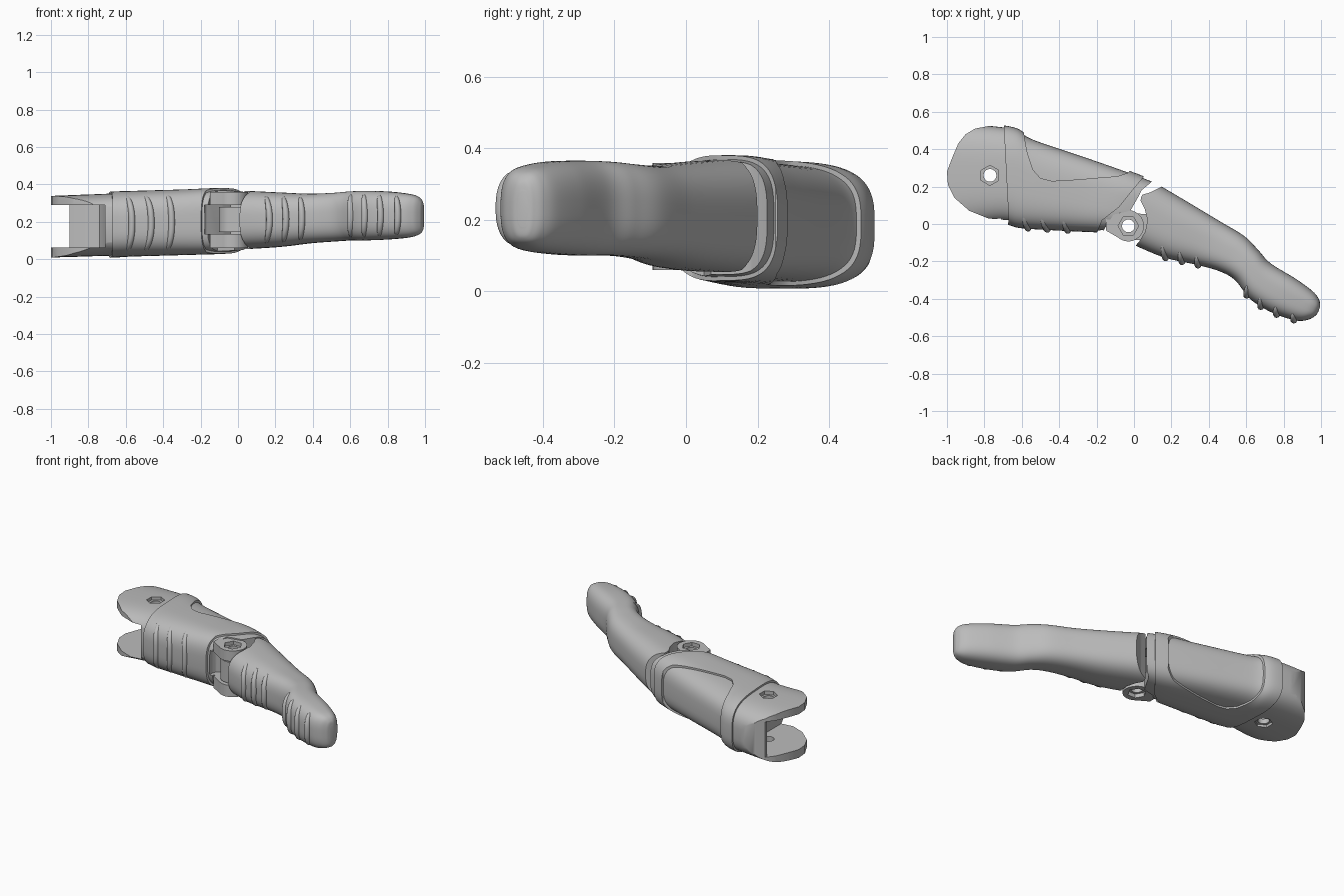
import bpy, bmesh, math
from mathutils import Vector

if "Cube" in bpy.data.objects:
    bpy.data.objects.remove(bpy.data.objects["Cube"])

grey = bpy.data.materials.new("plain grey")
grey.use_nodes = True
COLOUR = (0.5, 0.5, 0.5, 1)
grey.diffuse_color = COLOUR
grey.node_tree.nodes["Principled BSDF"].inputs["Base Color"].default_value = COLOUR


def finish(name, bm):
    bmesh.ops.recalc_face_normals(bm, faces=bm.faces)
    mesh = bpy.data.meshes.new(name)
    bm.to_mesh(mesh)
    bm.free()
    mesh.materials.append(grey)
    ob = bpy.data.objects.new(name, mesh)
    bpy.context.collection.objects.link(ob)
    return ob


def prism(name, outline, z0=-0.5, z1=1):
    bm = bmesh.new()
    face = bm.faces.new([bm.verts.new((x, y, z0)) for x, y in outline])
    ext = bmesh.ops.extrude_face_region(bm, geom=[face])
    for v in ext["geom"]:
        if isinstance(v, bmesh.types.BMVert):
            v.co.z = z1
    return finish(name, bm)


def circle(x, y, r, n=40, start=0, sweep=360):
    last = n if sweep == 360 else n - 1
    return [(x + r * math.cos(math.radians(start + sweep * i / last)),
             y + r * math.sin(math.radians(start + sweep * i / last))) for i in range(n)]


def cut(ob, tools, mode='DIFFERENCE'):
    for tool in tools:
        mod = ob.modifiers.new("cut", 'BOOLEAN')
        mod.operation, mod.solver, mod.object = mode, 'EXACT', tool
        bpy.context.view_layer.objects.active = ob
        bpy.ops.object.modifier_apply(modifier=mod.name)


def smooth(ob, angle=35):
    bpy.ops.object.select_all(action='DESELECT')
    ob.select_set(True)
    bpy.context.view_layer.objects.active = ob
    bpy.ops.object.shade_smooth_by_angle(angle=math.radians(angle))


def section(rows, t):
    """Smoothly interpolated section: palm x, y, back x, y, bottom, top."""
    i = min(int(t), len(rows) - 2)
    f = t - i
    a, b, c, d = [rows[max(0, min(len(rows) - 1, k))] for k in range(i - 1, i + 3)]
    return [0.5 * (2 * q + (r - p) * f + (2 * p - 5 * q + 4 * r - s) * f * f
                   + (3 * q - p - 3 * r + s) * f ** 3) for p, q, r, s in zip(a, b, c, d)]


def surface(rows, t, a, power, off=0):
    """Point on the rounded-box section; angle zero faces the palm."""
    px, py, bx, by, z0, z1 = section(rows, t)
    palm, back = Vector((px, py, 0)), Vector((bx, by, 0))
    half = (palm - back) / 2
    half *= 1 + off / max(half.length, 0.05)
    u, w = [math.copysign(abs(k) ** (2 / power), k) for k in (math.cos(a), math.sin(a))]
    p = (palm + back) / 2 + half * u
    p.z = (z0 + z1) / 2 + ((z1 - z0) / 2 + off) * w
    return p


def loft(name, rows, power, off=0, around=72, steps=8):
    bm = bmesh.new()
    rings = []
    for k in range((len(rows) - 1) * steps + 1):
        rings.append([bm.verts.new(surface(rows, k / steps, math.tau * j / around, power, off))
                      for j in range(around)])
    for r, s in zip(rings, rings[1:]):
        for j in range(around):
            n = (j + 1) % around
            bm.faces.new((r[j], r[n], s[n], s[j]))
    bm.faces.new(rings[0])
    bm.faces.new(rings[-1])
    return finish(name, bm)


def ribs(name, rows, power, spots, spread, lean):
    """Tapered crescent grips wrapped on the palm side."""
    for k, t in enumerate(spots):
        bm = bmesh.new()
        loops = []
        count = 17
        for i in range(count):
            v = 2 * i / (count - 1) - 1
            a = math.copysign(abs(v) ** 1.3, v) * spread
            c = surface(rows, t + lean * (1 - v * v), a, power)
            px, py, bx, by = section(rows, t)[:4]
            out = Vector((px - bx, py - by, 0)).normalized()
            side = Vector((-out.y, out.x, 0))
            r = 0.004 + 0.014 * math.sqrt(max(0, 1 - v * v))
            loops.append([bm.verts.new(c + (out * math.cos(q) + side * math.sin(q)) * r)
                          for q in (math.tau * j / 10 for j in range(10))])
        for r, s in zip(loops, loops[1:]):
            for j in range(10):
                n = (j + 1) % 10
                bm.faces.new((r[j], r[n], s[n], s[j]))
        bm.faces.new(loops[0])
        bm.faces.new(loops[-1])
        smooth(finish(f"{name}_{k + 1}", bm), 60)


BASE = (-0.77, 0.26)
HINGE = (-0.03, -0.01)
lower_rows = [(-1.03, -0.04, -1.03, 0.55, 0.0, 0.345), (-0.72, 0.0, -0.67, 0.52, 0.01, 0.358),
              (-0.60, -0.02, -0.53, 0.455, 0.017, 0.362), (-0.35, -0.035, -0.22, 0.35, 0.025, 0.37),
              (-0.15, -0.045, 0.0, 0.272, 0.032, 0.377), (0.02, -0.06, 0.16, 0.21, 0.05, 0.36)]
tip_rows = [(-0.06, -0.085, 0.08, 0.24, 0.052, 0.367), (0.15, -0.175, 0.28, 0.122, 0.065, 0.357),
            (0.32, -0.215, 0.45, 0.02, 0.085, 0.35), (0.45, -0.25, 0.59, -0.065, 0.095, 0.355),
            (0.54, -0.30, 0.665, -0.14, 0.1, 0.362), (0.62, -0.40, 0.73, -0.21, 0.1, 0.365),
            (0.73, -0.47, 0.86, -0.29, 0.105, 0.362), (0.86, -0.515, 0.95, -0.355, 0.115, 0.35),
            (0.93, -0.512, 0.985, -0.395, 0.13, 0.335), (0.97, -0.49, 0.995, -0.425, 0.15, 0.31),
            (0.985, -0.47, 0.995, -0.44, 0.18, 0.28)]

helpers = []


def helper(*args):
    ob = prism(*args)
    ob.hide_render = True
    helpers.append(ob)
    return ob


# Lower segment core: rounded fork plates, collar and recessed back panel
core = loft("lower_segment", lower_rows, 3.2, -0.008)
core_outline = [(-0.67, 0.02), (-0.78, 0.03), (-0.88, 0.07), (-0.96, 0.14), (-0.995, 0.21),
                (-1.0, 0.28), (-0.97, 0.36), (-0.94, 0.43), (-0.9, 0.48), (-0.85, 0.51),
                (-0.77, 0.525), (-0.68, 0.515), (-0.5, 0.6), (0.1, 0.6), (0.1, 0.23), (0.04, 0.18),
                (0.02, 0.14), (-0.02, 0.07), (-0.11, 0.05), (-0.16, -0.03), (-0.16, -0.2), (-0.67, -0.2)]
cut(core, [helper("core_outline", core_outline)], 'INTERSECT')
slot = [(-1.1, -0.2), (-0.71, -0.2), (-0.71, 0.36), (-0.74, 0.43), (-0.82, 0.46), (-0.9, 0.46),
        (-0.9, 0.7), (-1.1, 0.7)]
cut(core, [helper("fork_slot", slot, 0.062, 0.29),
           helper("knuckle_socket", circle(*HINGE, 0.15), 0.135, 0.29),
           helper("base_hole", circle(*BASE, 0.034))]
    + [helper("hex_recess", circle(*BASE, 0.054, 6, 30), z0, z1)
       for z0, z1 in ((-0.1, 0.03), (0.325, 0.5))])
smooth(core)

# Raised shell around the lower segment, open over the back panel
shell = loft("lower_shell", lower_rows, 3.2, 0.003)
shell_outline = [(-0.71, -0.2), (-0.67, 0.02), (-0.7, 0.6), (0.06, 0.6), (0.05, 0.25),
                 (0.0, 0.19), (-0.08, 0.09), (-0.17, 0.02), (-0.22, -0.1), (-0.22, -0.2)]
cut(shell, [helper("shell_outline", shell_outline)], 'INTERSECT')
panel = [(-0.6, 0.6), (-0.585, 0.46), (-0.57, 0.38), (-0.54, 0.29), (-0.5, 0.245), (-0.44, 0.23),
         (-0.3, 0.238), (-0.16, 0.25), (-0.09, 0.255), (-0.03, 0.275), (0.0, 0.32), (0.0, 0.6)]
cut(shell, [helper("panel_outline", panel)])
smooth(shell)
ribs("lower_grip", lower_rows, 3.2, (1.98, 2.38, 2.8), 1.0, 0.18)

# Hinge lugs with hexagonal recesses
lug = circle(*HINGE, 0.083, 30, -130, 200) + [(-0.08, 0.10), (-0.15, 0.04), (-0.15, -0.035)]
for name, z0, z1, h0, h1 in (("lower_lug", 0.06, 0.135, 0, 0.085), ("upper_lug", 0.29, 0.358, 0.335, 0.5)):
    ob = prism(name, lug, z0, z1)
    cut(ob, [helper("pin_hole", circle(*HINGE, 0.034)),
             helper("lug_recess", circle(*HINGE, 0.055, 6), h0, h1)])
    smooth(ob)

# Fingertip segment with a curved knuckle end
tip = loft("tip_segment", tip_rows, 2.8)
tip_outline = [(0.0, -0.3), (0.005, -0.12), (0.03, -0.09), (0.06, -0.04), (0.072, 0.02), (0.058, 0.08),
               (0.035, 0.125), (0.04, 0.155), (0.09, 0.17), (0.15, 0.2), (0.2, 0.4), (1.2, 0.4), (1.2, -0.8),
               (0.0, -0.8)]
cut(tip, [helper("tip_outline", tip_outline)], 'INTERSECT')
smooth(tip)
ribs("tip_grip", tip_rows, 2.8, (0.9, 1.4, 1.95, 4.6, 5.35, 6.05, 6.75), 0.95, 0.2)

# Tongue and barrel turning between the lugs
tongue = prism("hinge_tongue", circle(*HINGE, 0.072, 30, 70, 200) + [(0.1, -0.09), (0.1, 0.05)], 0.145, 0.28)
cut(tongue, [helper("barrel_hole", circle(*HINGE, 0.034))])
smooth(tongue)

for ob in helpers:
    bpy.data.objects.remove(ob)
